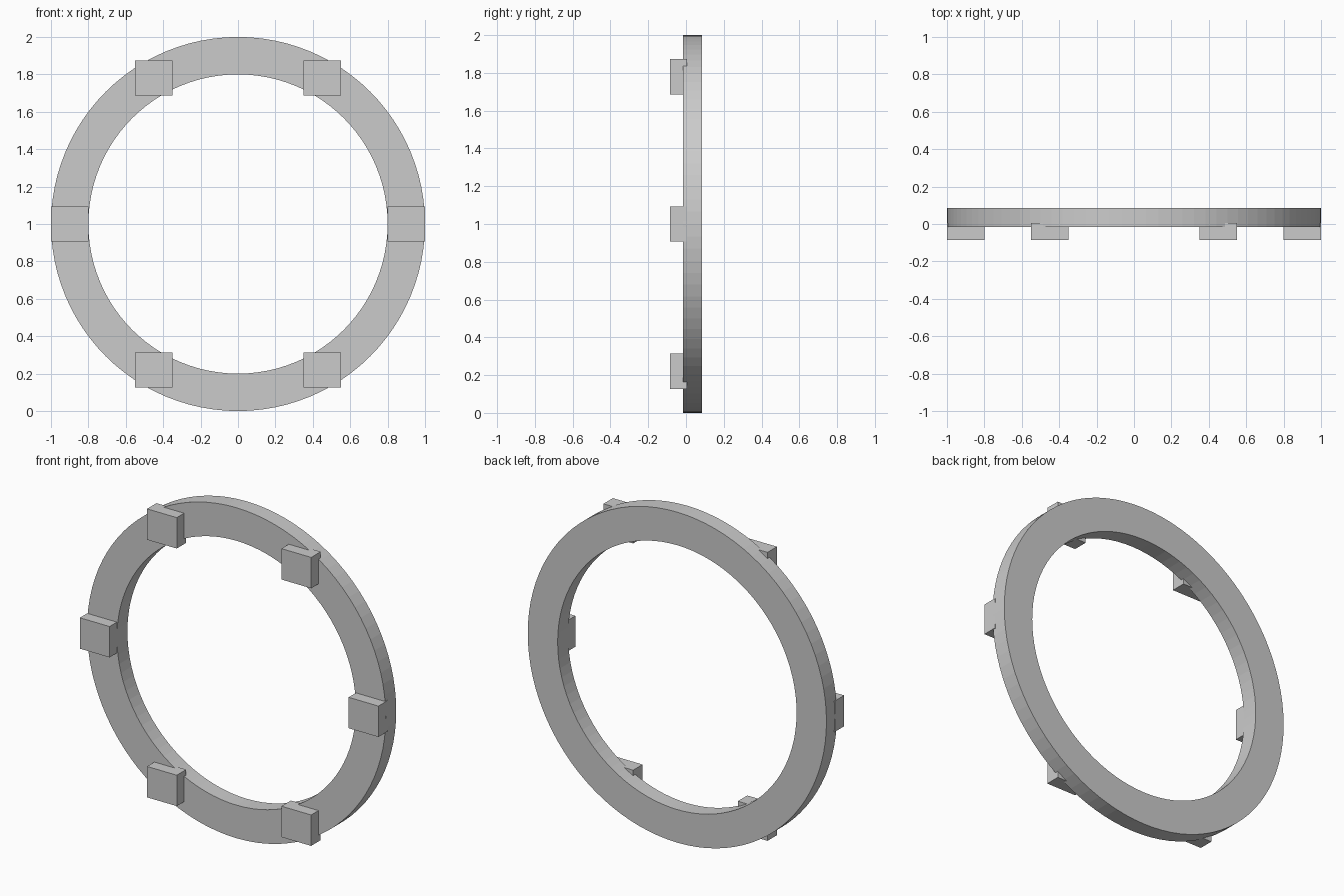
import bpy, bmesh
from math import cos, sin, pi, radians

if "Cube" in bpy.data.objects:
    bpy.data.objects.remove(bpy.data.objects["Cube"])

SEGMENTS = 96
CENTRE_Z = 1.0


def make_object(name, bm):
    bmesh.ops.recalc_face_normals(bm, faces=bm.faces)
    mesh = bpy.data.meshes.new(name)
    bm.to_mesh(mesh)
    bm.free()
    obj = bpy.data.objects.new(name, mesh)
    bpy.context.collection.objects.link(obj)
    return obj


# Flat ring: rectangular section swept around the y axis
def make_ring(name, r_in, r_out, y_front, y_back):
    bm = bmesh.new()
    section = [(r_in, y_front), (r_out, y_front), (r_out, y_back), (r_in, y_back)]
    loops = []
    for i in range(SEGMENTS):
        a = 2 * pi * i / SEGMENTS
        loops.append([bm.verts.new((r * cos(a), y, CENTRE_Z + r * sin(a)))
                      for r, y in section])
    for i in range(SEGMENTS):
        p, q = loops[i], loops[(i + 1) % SEGMENTS]
        for j in range(4):
            k = (j + 1) % 4
            bm.faces.new((p[j], p[k], q[k], q[j]))
    return make_object(name, bm)


# Upright block on the front face of the ring
def make_block(name, x, z, size, y_front, y_back):
    bm = bmesh.new()
    bmesh.ops.create_cube(bm, size=1)
    bmesh.ops.scale(bm, vec=(size[0], y_back - y_front, size[1]), verts=bm.verts)
    bmesh.ops.translate(bm, vec=(x, (y_front + y_back) / 2, z), verts=bm.verts)
    return make_object(name, bm)


make_ring("ring", 0.8, 1.0, -0.015, 0.085)

# Six unrotated blocks spaced every 60 degrees
for n in range(6):
    a = radians(60 * n)
    make_block(f"block_{n + 1}", 0.9 * cos(a), CENTRE_Z + 0.9 * sin(a),
               (0.199, 0.187), -0.085, 0.005)
